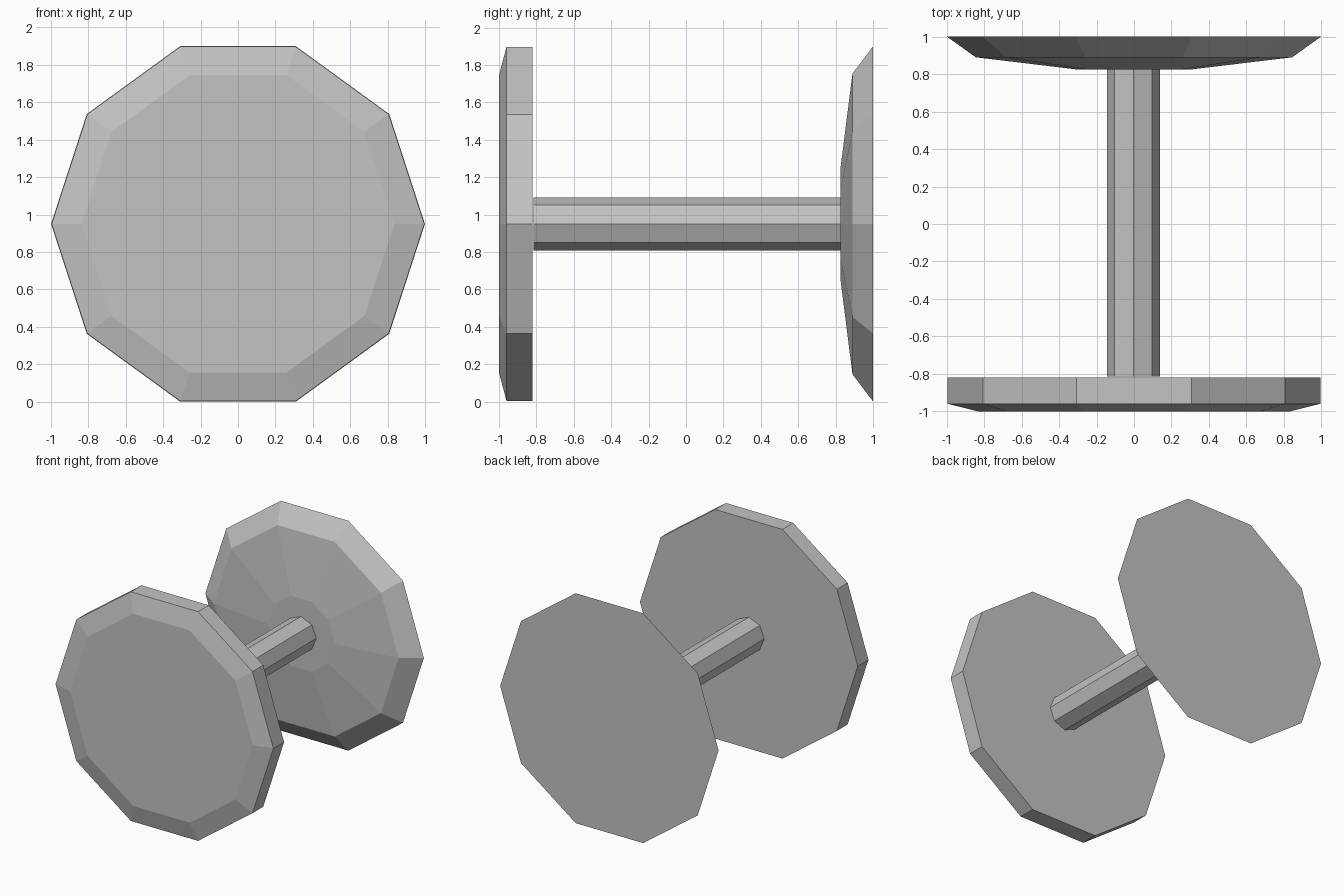
import bpy
import bmesh
from math import cos, sin, tau

AXIS_Z = 0.95

if "Cube" in bpy.data.objects:
    bpy.data.objects.remove(bpy.data.objects["Cube"], do_unlink=True)

grey = bpy.data.materials.new("light grey")
grey.use_nodes = True
colour = (0.55, 0.55, 0.55, 1)
grey.diffuse_color = colour
grey.node_tree.nodes["Principled BSDF"].inputs["Base Color"].default_value = colour


def faceted_solid(name, profile, sides):
    """Sweep (y, radius) stations around the y axis and cap both ends."""
    bm = bmesh.new()
    rings = [[bm.verts.new((r * cos(tau * i / sides), y, r * sin(tau * i / sides)))
              for i in range(sides)] for y, r in profile]
    for a, b in zip(rings, rings[1:]):
        for i in range(sides):
            j = (i + 1) % sides
            bm.faces.new((a[i], a[j], b[j], b[i]))
    bm.faces.new(rings[0])
    bm.faces.new(rings[-1])
    bmesh.ops.recalc_face_normals(bm, faces=bm.faces)
    mesh = bpy.data.meshes.new(name)
    bm.to_mesh(mesh)
    bm.free()
    mesh.materials.append(grey)
    obj = bpy.data.objects.new(name, mesh)
    obj.location.z = AXIS_Z
    bpy.context.collection.objects.link(obj)
    return obj


# Front disc: straight rim with a bevelled outer face
faceted_solid("front_disc", [(-1, 0.835), (-0.96, 0.995), (-0.82, 0.995)], 10)

# Back disc: flat outer face, stepped taper towards the bar
faceted_solid("back_disc", [(0.825, 0.305), (0.89, 0.845), (1, 0.998)], 10)

# Octagonal connecting bar
bar = faceted_solid("connecting_bar", [(-0.815, 0.142), (0.825, 0.142)], 8)
bar.location.x = -0.003
